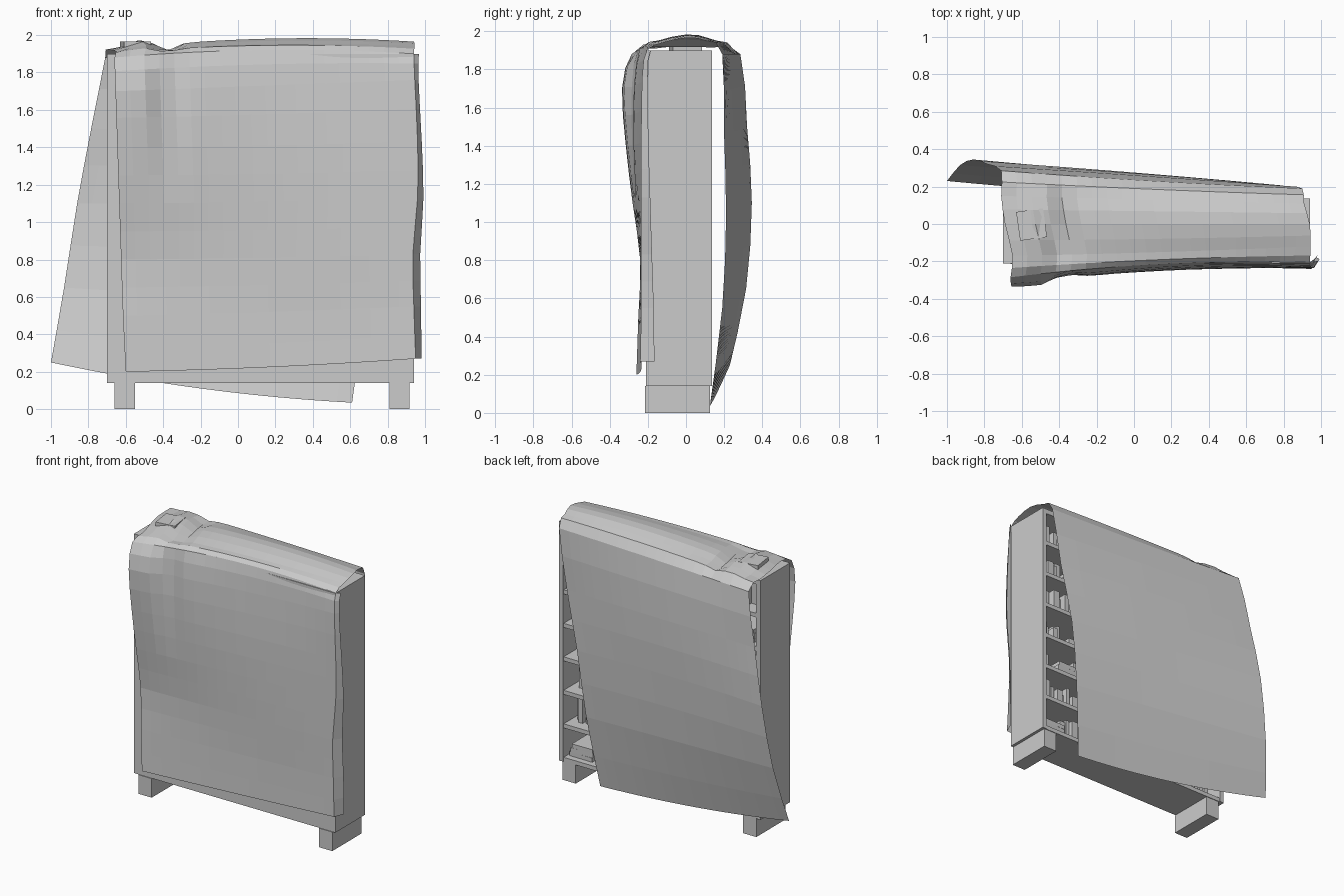
import bpy, bmesh, math, random
from mathutils import Matrix, Vector

if "Cube" in bpy.data.objects:
    bpy.data.objects.remove(bpy.data.objects["Cube"])

random.seed(4)


def add_box(bm, x0, x1, y0, y1, z0, z1, rot=None):
    """Append an axis-aligned box (optionally rotated about its centre) to bm."""
    c = Vector(((x0 + x1) / 2, (y0 + y1) / 2, (z0 + z1) / 2))
    m = Matrix.Translation(c) @ (rot or Matrix()) @ Matrix.Diagonal((x1 - x0, y1 - y0, z1 - z0, 1))
    bmesh.ops.create_cube(bm, size=1, matrix=m)


def finish(name, bm):
    me = bpy.data.meshes.new(name)
    bm.to_mesh(me)
    bm.free()
    ob = bpy.data.objects.new(name, me)
    bpy.context.collection.objects.link(ob)
    return ob


def box(name, *dims, rot=None):
    bm = bmesh.new()
    add_box(bm, *dims, rot=rot)
    return finish(name, bm)


# Bookcase carcass: closed on -y, open on +y
XL, XR, YF, YB, ZB, ZT, T = -0.70, 0.94, -0.21, 0.135, 0.14, 1.90, 0.035
box("left_side", XL, XL + T, YF, YB, ZB, ZT)
box("right_side", XR - T, XR, YF, YB, ZB, ZT)
box("closed_panel", XL + T, XR - T, YF, YF + 0.015, ZB, ZT)
box("top_board", XL + T, XR - T, YF + 0.015, YB, ZT - T, ZT)
for n, x in (("left_foot", -0.66), ("right_foot", 0.81)):
    box(n, x, x + 0.108, YF - 0.005, 0.125, 0, ZB)

# Shelves with rows of books, spines facing the open side
LEVELS = 7
gap = (ZT - T - ZB) / LEVELS
for i in range(LEVELS):
    z = ZB + i * gap
    box(f"shelf_{i}", XL + T, XR - T, YF + 0.015, YB - 0.005, z, z + 0.03)
    z += 0.03
    bm = bmesh.new()
    x = XL + T + 0.005
    while x < XR - T - 0.06:
        d = random.uniform(0.17, 0.24)
        if random.random() < 0.06 and x < 0.7 or (i == 0 and x > 0.66):
            # lying stack
            w, zz = min(random.uniform(0.16, 0.2), XR - T - x), z
            for k in range(random.randint(2, 4)):
                t = random.uniform(0.025, 0.04)
                add_box(bm, x, x + w - 0.01 * k, YB - 0.05 - d, YB - 0.05, zz, zz + t,
                        Matrix.Rotation(random.uniform(-0.04, 0.04), 4, 'Z'))
                zz += t
            x += w + 0.01
            continue
        t, h = random.uniform(0.022, 0.05), random.uniform(0.13, gap - 0.05)
        add_box(bm, x, x + t, YF + 0.03, YF + 0.03 + d, z, z + h)
        x += t + random.choice((0.001, 0.001, 0.001, 0.02))
    finish(f"books_{i}", bm)

# Small box standing on top, poking through the cloth
box("top_box", -0.62, -0.475, -0.08, 0.075, ZT, 1.965, rot=Matrix.Rotation(math.radians(8), 4, 'Z'))

# Draped cloth: rows from front hem, over the top, to the back hem
# each row: left x, y, z | middle y, z | right x, y, z
ROWS = [
    (-.60, -.26, .20, -.235, .225, .95, -.24, .27),
    (-.615, -.25, .50, -.23, .52, .94, -.235, .55),
    (-.625, -.24, .80, -.235, .81, .935, -.235, .83),
    (-.635, -.28, 1.10, -.245, 1.11, .96, -.235, 1.13),
    (-.645, -.315, 1.40, -.25, 1.41, .96, -.235, 1.43),
    (-.655, -.335, 1.70, -.24, 1.73, .945, -.23, 1.76),
    (-.66, -.285, 1.88, -.215, 1.92, .94, -.205, 1.90),
    (-.65, -.17, 1.91, -.15, 1.95, .945, -.12, 1.94),
    (-.69, 0, 1.92, 0, 1.98, .94, 0, 1.965),
    (-.71, .15, 1.92, .13, 1.96, .91, .11, 1.95),
    (-.71, .285, 1.88, .23, 1.88, .90, .19, 1.88),
    (-.785, .32, 1.50, .27, 1.48, .83, .20, 1.45),
    (-.86, .345, 1.10, .275, 1.08, .74, .21, 1.03),
    (-.93, .315, .65, .25, .60, .68, .19, .55),
    (-1.0, .23, .25, .165, .11, .61, .125, .035),
]
SUB, COLS = 2, 20


def spline(a, b, c, d, t):
    return [0.5 * (2 * q + (r - p) * t + (2 * p - 5 * q + 4 * r - s) * t * t
            + (3 * q - p - 3 * r + s) * t ** 3) for p, q, r, s in zip(a, b, c, d)]


fine = []
last = len(ROWS) - 1
for i in range(last):
    pts = [ROWS[min(max(i + k, 0), last)] for k in (-1, 0, 1, 2)]
    fine += [spline(*pts, s / SUB) for s in range(SUB)]
fine.append(ROWS[last])


def quad(l, m, r, u):
    """Parabola through left, middle and right values."""
    return l * (1 - u) * (1 - 2 * u) + 4 * m * u * (1 - u) + r * u * (2 * u - 1)


bm = bmesh.new()
grid = []
for j, (lx, ly, lz, my, mz, rx, ry, rz) in enumerate(fine):
    v, line = j / SUB, []
    for c in range(COLS + 1):
        u = c / COLS
        x = lx + (rx - lx) * u
        y, z = quad(ly, my, ry, u), quad(lz, mz, rz, u)
        if 6 <= v <= 10:
            # raised over the box, pinched beside it
            w = math.sin((v - 6) / 4 * math.pi)
            z += w * (0.035 * math.exp(-((x + .52) / .08) ** 2) - 0.04 * math.exp(-((x + .38) / .06) ** 2))
        elif v < 6:
            # soft fold at the upper left of the front
            w = max(0, 1 - abs(v - 5) / 2)
            y += w * (0.025 * math.exp(-((x + .36) / .08) ** 2) - 0.02 * math.exp(-((x + .52) / .07) ** 2))
        line.append(bm.verts.new((x, y, z)))
    if v <= 6:
        # right hem of the front curls round the side
        k = 1 - v / 6
        line.append(bm.verts.new((rx + 0.03 + 0.01 * math.sin(v), ry + 0.02 + 0.055 * k, rz)))
    grid.append(line)
for a, b in zip(grid, grid[1:]):
    for c in range(min(len(a), len(b)) - 1):
        bm.faces.new((a[c], a[c + 1], b[c + 1], b[c]))
finish("draped_cloth", bm)
